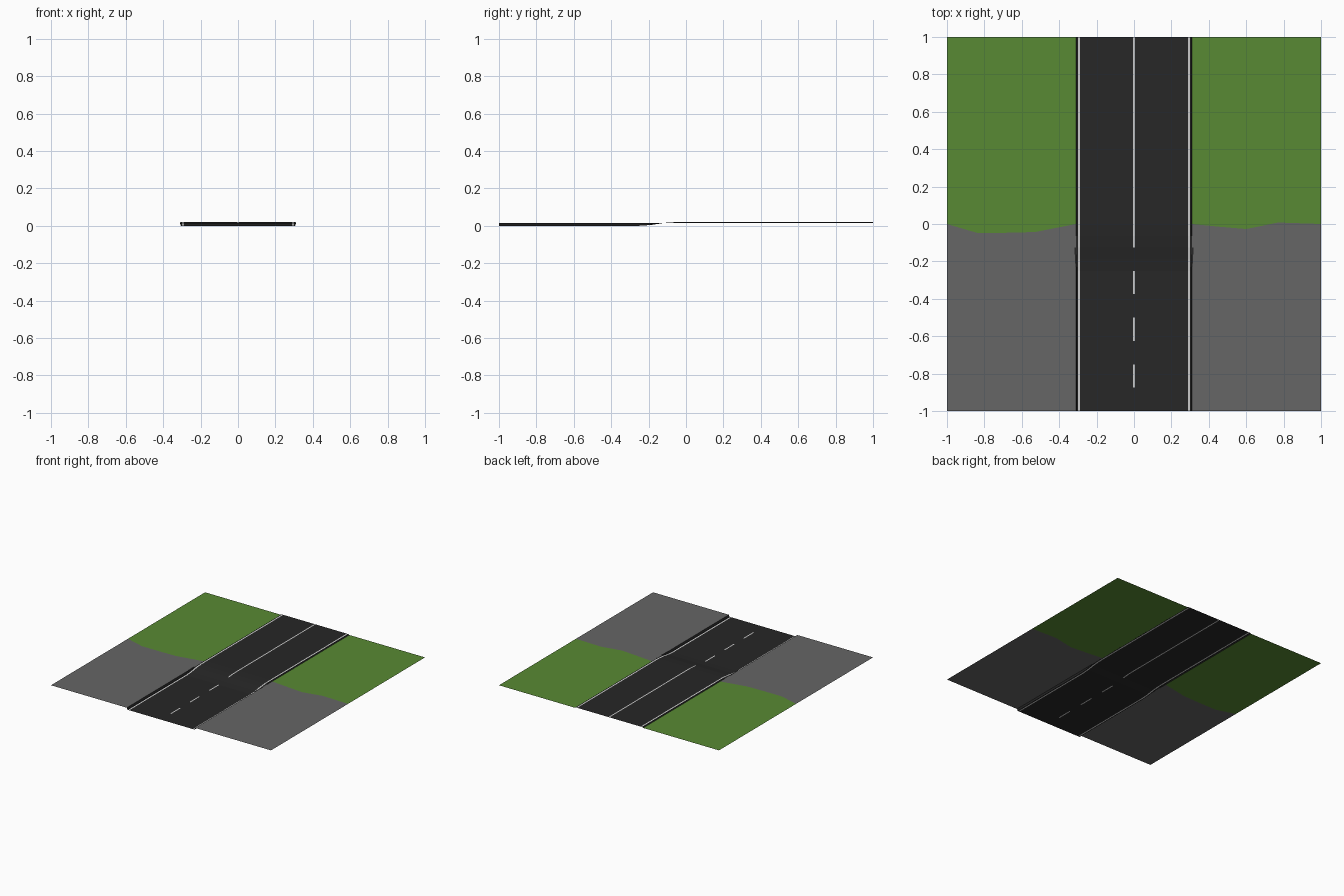
import bpy

if "Cube" in bpy.data.objects:
    bpy.data.objects.remove(bpy.data.objects["Cube"])


def material(name, rgb):
    m = bpy.data.materials.new(name)
    m.diffuse_color = (*rgb, 1)
    m.use_nodes = True
    m.node_tree.nodes["Principled BSDF"].inputs["Base Color"].default_value = m.diffuse_color
    return m


asphalt = material("asphalt", (0.02, 0.02, 0.02))
paint = material("paint", (0.6, 0.6, 0.6))
grass = material("grass", (0.098, 0.254, 0.033))
concrete = material("concrete", (0.133, 0.133, 0.133))


def make(name, verts, faces, mats, indices=None):
    me = bpy.data.meshes.new(name)
    me.from_pydata(verts, [], faces)
    for m in mats:
        me.materials.append(m)
    if indices:
        me.polygons.foreach_set("material_index", indices)
    ob = bpy.data.objects.new(name, me)
    bpy.context.collection.objects.link(ob)
    return ob


GROUND = 0.015
EDGE = 0.311
LIFT = {-0.25: 0.0, -0.19: 0.004, -0.125: 0.014, -0.065: 0.019, 0.0: 0.02}


def height(y):
    return 0.0 if y < -0.25 else LIFT.get(y, 0.02)


# Road: lengthwise strips with painted lines, sunken in front and raised behind
half = [0.005, 0.288, 0.299, 0.305, EDGE]
xs = [-x for x in reversed(half)] + half
ys = [-1, -0.875, -0.75, -0.625, -0.5, -0.375, -0.25, -0.19, -0.125, -0.065, 0.0, 1]
n = len(xs)
verts = [(x, y, GROUND if abs(x) == EDGE else height(y)) for y in ys for x in xs]
faces, indices = [], []
for j in range(len(ys) - 1):
    dash = ys[j] in (-0.875, -0.625, -0.375) or ys[j] >= -0.125
    for i in range(n - 1):
        a = j * n + i
        faces.append((a, a + 1, a + 1 + n, a + n))
        mid = abs(xs[i] + xs[i + 1]) / 2
        line = 0.288 < mid < 0.299 or (mid < 0.001 and dash)
        indices.append(1 if line else 0)
make("road", verts, faces, [asphalt, paint], indices)

# Ground: grass behind and pavement in front share a wavy border on each side
borders = {
    "left": [(-1, 0), (-0.84, -0.047), (-0.69, -0.047), (-0.53, -0.043), (-EDGE, 0)],
    "right": [(EDGE, 0), (0.45, -0.014), (0.6, -0.027), (0.77, 0.008), (1, 0)],
}
for side, border in borders.items():
    k = len(border)
    for part, end, mat in (("grass", 1, grass), ("pavement", -1, concrete)):
        v = [(x, y, GROUND) for x, y in border] + [(x, end, GROUND) for x, _ in border]
        f = [(i, i + 1, i + 1 + k, i + k) for i in range(k - 1)]
        if end < 0:
            f = [q[::-1] for q in f]
        make(f"{part}_{side}", v, f, [mat])

# Small flared shoulders where the road climbs to the grass level
for side, s in (("left", -1), ("right", 1)):
    z = GROUND + 0.001
    v = [(s * 0.306, -0.23, z), (s * 0.313, -0.23, z),
         (s * 0.319, -0.125, z), (s * 0.306, -0.125, z)]
    make(f"shoulder_{side}", v, [(0, 1, 2, 3) if s > 0 else (3, 2, 1, 0)], [asphalt])
